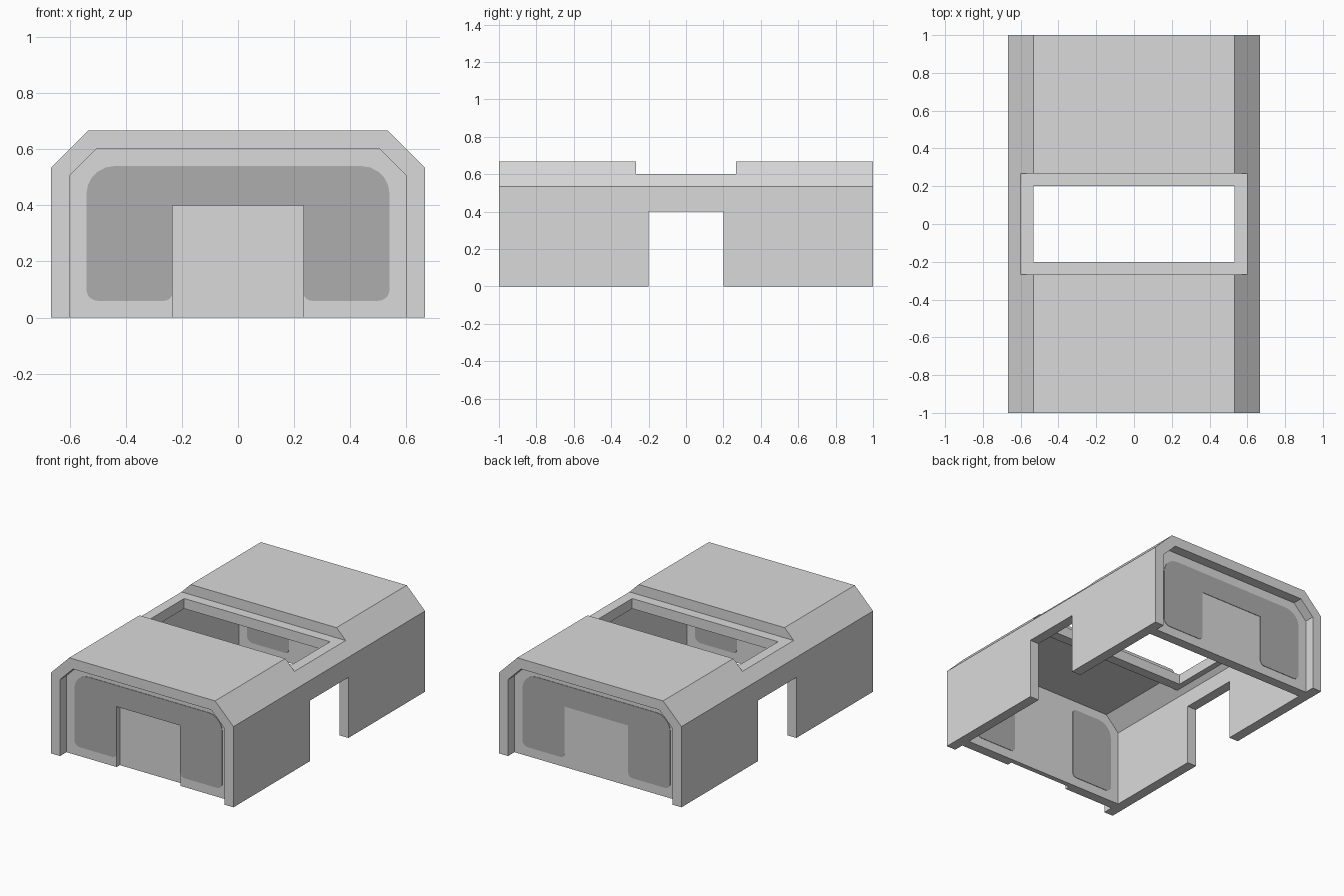
import bpy, bmesh, math
from mathutils import Matrix

if "Cube" in bpy.data.objects:
    bpy.data.objects.remove(bpy.data.objects["Cube"])


def material(name, v):
    m = bpy.data.materials.new(name)
    m.diffuse_color = (v, v, v, 1)
    m.use_nodes = True
    m.node_tree.nodes["Principled BSDF"].inputs["Base Color"].default_value = m.diffuse_color
    return m


LIGHT = material("light grey", 0.70)
DARK = material("dark grey", 0.42)


def prism(name, pts, y0, y1, mat, turn=False):
    """Extrude an x-z outline from y0 to y1; turn spins it to the back end."""
    bm = bmesh.new()
    face = bm.faces.new([bm.verts.new((x, y0, z)) for x, z in pts])
    ext = bmesh.ops.extrude_face_region(bm, geom=[face])
    vs = [g for g in ext["geom"] if isinstance(g, bmesh.types.BMVert)]
    bmesh.ops.translate(bm, verts=vs, vec=(0, y1 - y0, 0))
    if turn:
        bm.transform(Matrix.Rotation(math.pi, 4, 'Z'))
    bmesh.ops.recalc_face_normals(bm, faces=bm.faces)
    me = bpy.data.meshes.new(name)
    bm.to_mesh(me)
    bm.free()
    me.materials.append(mat)
    ob = bpy.data.objects.new(name, me)
    bpy.context.collection.objects.link(ob)
    return ob


def rect(x0, x1, z0, z1):
    return [(x0, z0), (x1, z0), (x1, z1), (x0, z1)]


def cut(ob, pts, y0, y1, turn=False):
    """Subtract a prism from ob and apply the result."""
    cutter = prism("cutter", pts, y0, y1, LIGHT, turn)
    cutter.hide_render = True
    mod = ob.modifiers.new("cut", 'BOOLEAN')
    mod.operation = 'DIFFERENCE'
    mod.solver = 'EXACT'
    mod.object = cutter
    dg = bpy.context.evaluated_depsgraph_get()
    me = bpy.data.meshes.new_from_object(ob.evaluated_get(dg))
    ob.modifiers.clear()
    ob.data = me
    bpy.data.objects.remove(cutter)


def rounded(corners, n=5):
    """Outline from (x, z, radius) corners with rounded bends."""
    out = []
    k = len(corners)
    for i, (x, z, r) in enumerate(corners):
        if r == 0:
            out.append((x, z))
            continue
        ends = []
        for ox, oz, _ in (corners[i - 1], corners[(i + 1) % k]):
            d = math.hypot(ox - x, oz - z)
            ends.append(((ox - x) / d * r, (oz - z) / d * r))
        (ax, az), (bx, bz) = ends
        for j in range(n + 1):
            t = j / n * math.pi / 2
            u, v = 1 - math.sin(t), 1 - math.cos(t)
            out.append((x + ax * u + bx * v, z + az * u + bz * v))
    return out


# Outer shell: chamfered tunnel with side openings and a roof notch
half_out = [(0.667, 0), (0.667, 0.533), (0.533, 0.667)]
half_in = [(0.6, 0), (0.6, 0.505), (0.505, 0.6)]
mirror = lambda half: [(-x, z) for x, z in reversed(half)]
shell = prism("hall_shell",
              half_out + mirror(half_out) + half_in_rev
              if (half_in_rev := [(-x, z) for x, z in half_in] + half_in[::-1])
              else [], -1, 1, LIGHT)
cut(shell, rect(-0.9, 0.9, -0.1, 0.4), -0.2, 0.2)
cut(shell, rect(-0.6, 0.6, 0.533, 0.8), -0.267, 0.267)

# Skylight frame set into the roof notch
frame = prism("skylight_frame", rect(-0.6, 0.6, 0.533, 0.6), -0.267, 0.267, LIGHT)
cut(frame, rect(-0.533, 0.533, 0.4, 0.7), -0.2, 0.2)

# Outside window: arch over the door, and inside panes beside the door
arch = rounded([(0.233, 0.06, 0.03), (0.54, 0.06, 0.04), (0.54, 0.54, 0.1),
                (-0.54, 0.54, 0.1), (-0.54, 0.06, 0.04), (-0.233, 0.06, 0.03),
                (-0.233, 0.4, 0), (0.233, 0.4, 0)])
pane = rounded([(0.233, 0.06, 0.03), (0.54, 0.06, 0.04), (0.54, 0.54, 0.1),
                (0.233, 0.54, 0.03)])

for end, turn in (("front", False), ("back", True)):
    # Recessed end wall with a sunken door panel
    wall = prism(end + "_wall", half_in + mirror(half_in), -0.933, -0.867, LIGHT, turn)
    cut(wall, rect(-0.233, 0.233, -0.1, 0.4), -1.1, -0.9, turn)
    prism(end + "_window", arch, -0.936, -0.932, DARK, turn)
    for side, s in (("left", -1), ("right", 1)):
        prism(f"{end}_inner_pane_{side}", [(x * s, z) for x, z in pane],
              -0.868, -0.864, DARK, turn)
